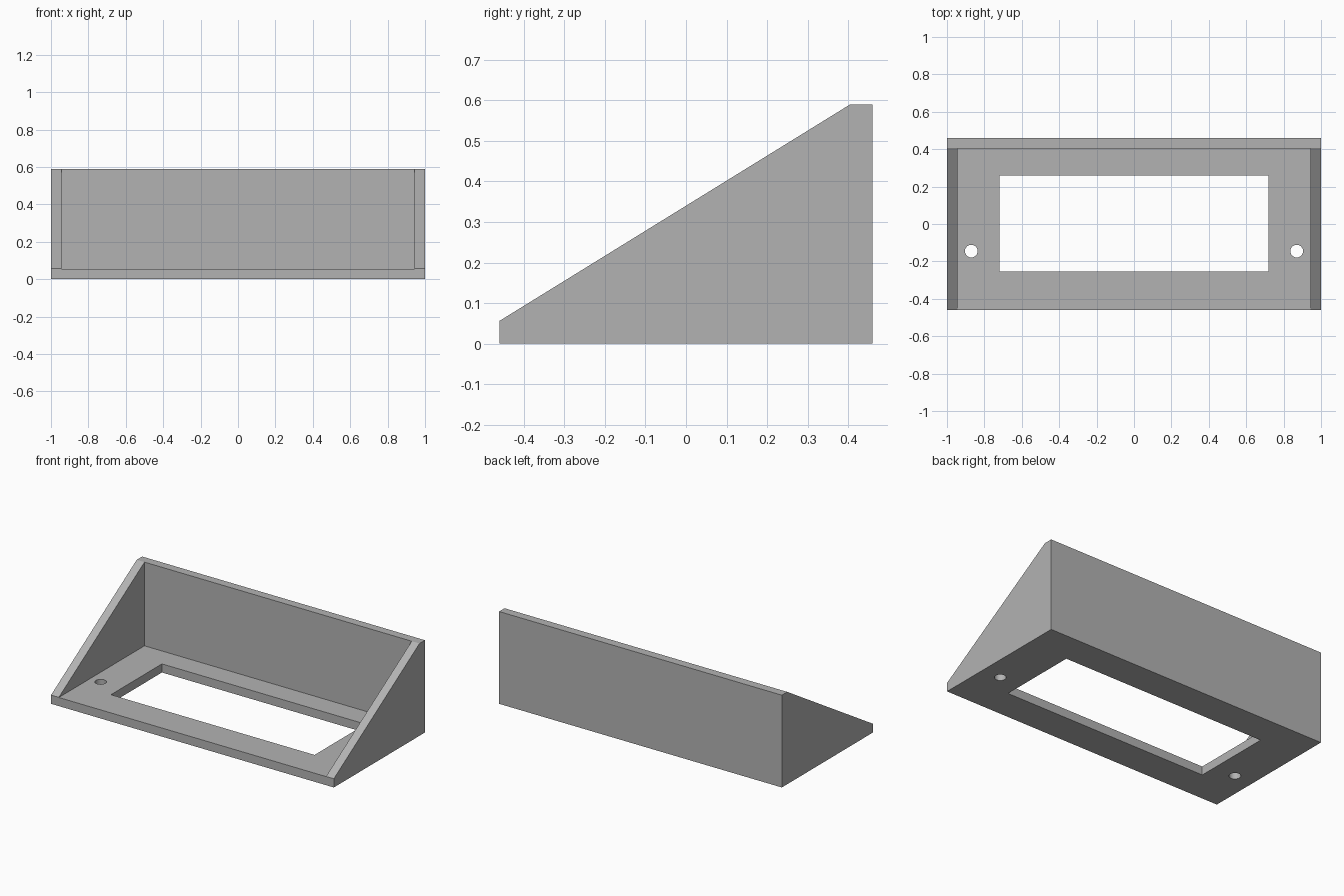
import bpy, bmesh

cube = bpy.data.objects.get("Cube")
if cube:
    bpy.data.objects.remove(cube, do_unlink=True)

grey = bpy.data.materials.new("matte grey")
grey.use_nodes = True
colour = (0.45, 0.45, 0.45, 1)
grey.diffuse_color = colour
grey.node_tree.nodes["Principled BSDF"].inputs["Base Color"].default_value = colour

WALL = 0.055
INNER_X = 1 - WALL


def extruded(name, points, direction):
    """Solid made by sweeping a planar outline along a direction."""
    bm = bmesh.new()
    face = bm.faces.new([bm.verts.new(p) for p in points])
    swept = bmesh.ops.extrude_face_region(bm, geom=[face], use_keep_orig=True)
    verts = [g for g in swept["geom"] if isinstance(g, bmesh.types.BMVert)]
    bmesh.ops.translate(bm, verts=verts, vec=direction)
    bmesh.ops.recalc_face_normals(bm, faces=bm.faces)
    mesh = bpy.data.meshes.new(name)
    bm.to_mesh(mesh)
    bm.free()
    mesh.materials.append(grey)
    obj = bpy.data.objects.new(name, mesh)
    bpy.context.collection.objects.link(obj)
    return obj


def box(name, x, y0, y1, z0, z1):
    """Box centred on x = 0."""
    outline = [(-x, y0, z0), (x, y0, z0), (x, y1, z0), (-x, y1, z0)]
    return extruded(name, outline, (0, 0, z1 - z0))


# Wedge body: base, back wall and sloping sides share one side profile
profile = [(-0.46, 0), (0.46, 0), (0.46, 0.59), (0.405, 0.59), (-0.46, 0.056)]
bracket = extruded("angled_bracket", [(-1, y, z) for y, z in profile], (2, 0, 0))

# Cutters: open interior, base window and two screw holes
cutters = [
    box("interior_cutter", INNER_X, -0.7, 0.46 - WALL, WALL, 1),
    box("window_cutter", 0.72, -0.255, 0.26, -0.2, 0.2),
]
for side in (-1, 1):
    bpy.ops.mesh.primitive_cylinder_add(vertices=32, radius=0.034, depth=0.4,
                                        location=(side * 0.87, -0.145, 0))
    hole = bpy.context.object
    hole.name = "screw_hole_cutter"
    hole.data.materials.append(grey)
    cutters.append(hole)

for cutter in cutters:
    cutter.hide_render = True
    mod = bracket.modifiers.new(cutter.name, "BOOLEAN")
    mod.operation = "DIFFERENCE"
    mod.solver = "EXACT"
    mod.object = cutter

# Bake the cuts, then discard the cutters
bpy.context.view_layer.update()
depsgraph = bpy.context.evaluated_depsgraph_get()
finished = bpy.data.meshes.new_from_object(bracket.evaluated_get(depsgraph))
bracket.modifiers.clear()
bracket.data = finished
for cutter in cutters:
    bpy.data.objects.remove(cutter, do_unlink=True)

# Smooth hole walls, crisp edges elsewhere
bpy.ops.object.select_all(action="DESELECT")
bracket.select_set(True)
bpy.context.view_layer.objects.active = bracket
bpy.ops.object.shade_smooth_by_angle()
